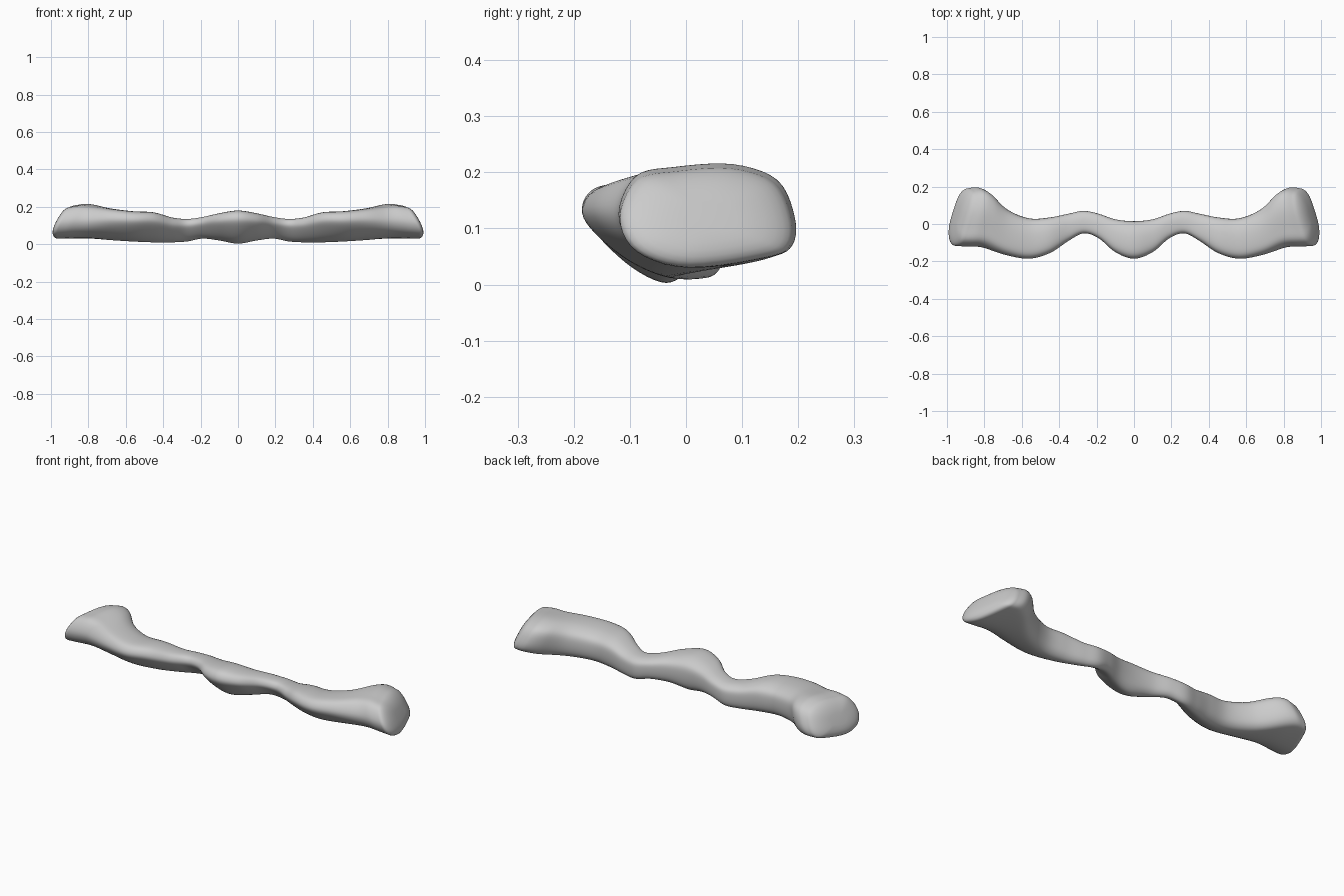
import bpy
import bmesh
import math
from mathutils import Vector

if "Cube" in bpy.data.objects:
    bpy.data.objects.remove(bpy.data.objects["Cube"], do_unlink=True)

STEPS_ALONG = 6
STEPS_AROUND = 5
CAP_RINGS = 8
CAP_BULGE = 0.045

# Cross-sections in a unit box: u runs front to back, v runs bottom to top
GRIP_SECTION = [(0, .72), (.08, .93), (.32, 1), (.7, .96), (.95, .8),
                (1, .5), (.94, .15), (.75, 0), (.45, .15), (.15, .46)]
END_SECTION = [(0, .5), (.1, .88), (.32, .97), (.65, 1), (.9, .85),
               (1, .5), (.99, .22), (.85, .1), (.4, 0), (.1, .16)]

# Stations from the middle outward, in hundredths:
# x, front y, back y, bottom z, top z, share of end section and tilt
STATIONS = [
    (0, -18.5, 1.5, .3, 18, 0),
    (10, -15, 2.5, 2, 16.5, 0),
    (19, -7.5, 5.5, 3, 14.5, 0),
    (27, -5, 7, 1.5, 13.5, 0),
    (35, -9, 5.5, 1, 14.2, 0),
    (45, -15.5, 3.5, 1, 17, 0),
    (56, -18.5, 3, 1.3, 17.6, 10),
    (68, -16.5, 7.5, 1.8, 19, 30),
    (80, -12.5, 16, 2.5, 20.8, 70),
    (88, -12, 19.2, 3, 21.5, 95),
    (93, -11.8, 18.8, 3, 20.8, 100),
]


def spline(a, b, c, d, t):
    """Catmull-Rom blend between b and c."""
    return tuple(q + t / 2 * (r - p + t * (2*p - 5*q + 4*r - s + t * (3*(q - r) + s - p)))
                 for p, q, r, s in zip(a, b, c, d))


def closed_curve(points):
    n = len(points)
    return [spline(*(points[(i + k) % n] for k in (-1, 0, 1, 2)), j / STEPS_AROUND)
            for i in range(n) for j in range(STEPS_AROUND)]


def open_curve(points):
    padded = [points[0]] + points + [points[-1]]
    curve = [spline(*padded[i:i + 4], j / STEPS_ALONG)
             for i in range(len(points) - 1) for j in range(STEPS_ALONG)]
    return curve + [points[-1]]


grip = closed_curve(GRIP_SECTION)
end = closed_curve(END_SECTION)


def ring(station, side):
    x, front, back, low, high, mix = (value / 100 for value in station)
    result = []
    for (gu, gv), (eu, ev) in zip(grip, end):
        y = front + (back - front) * (gu + (eu - gu) * mix)
        z = low + (high - low) * (gv + (ev - gv) * mix)
        # Ends lean inward toward the top and the back
        lean = mix * ((z - 0.1) / 2 + y / 4)
        result.append(Vector((x - side * lean, y, z)))
    return result


def cap_rings(rim, side):
    """Rings closing over an end as a soft dome."""
    middle = sum(rim, Vector()) / len(rim)
    rings = []
    for i in range(1, CAP_RINGS):
        angle = math.pi / 2 * i / CAP_RINGS
        push = Vector((side * CAP_BULGE * math.sin(angle), 0, 0))
        scale = math.cos(angle) ** 0.7
        rings.append([middle + (p - middle) * scale + push for p in rim])
    return rings


# Loft the whole bar from one end to the other
mirrored = [(-s[0],) + s[1:] for s in reversed(STATIONS[1:])]
rings = []
for station in open_curve(mirrored + STATIONS):
    rings.append(ring(station, 1 if station[0] >= 0 else -1))
rings = cap_rings(rings[0], -1)[::-1] + rings + cap_rings(rings[-1], 1)

bm = bmesh.new()
loops = [[bm.verts.new(p) for p in r] for r in rings]
for first, second in zip(loops, loops[1:]):
    for i in range(len(first)):
        bm.faces.new((first[i - 1], first[i], second[i], second[i - 1]))
bm.faces.new(loops[0])
bm.faces.new(loops[-1][::-1])
bmesh.ops.recalc_face_normals(bm, faces=bm.faces)
for face in bm.faces:
    face.smooth = True

mesh = bpy.data.meshes.new("wavy_bar")
bm.to_mesh(mesh)
bm.free()
bar = bpy.data.objects.new("wavy_bar", mesh)
bpy.context.collection.objects.link(bar)

# Plain grey finish
grey = bpy.data.materials.new("light_grey")
grey.use_nodes = True
colour = (0.6, 0.6, 0.6, 1)
grey.diffuse_color = colour
grey.node_tree.nodes["Principled BSDF"].inputs["Base Color"].default_value = colour
mesh.materials.append(grey)
